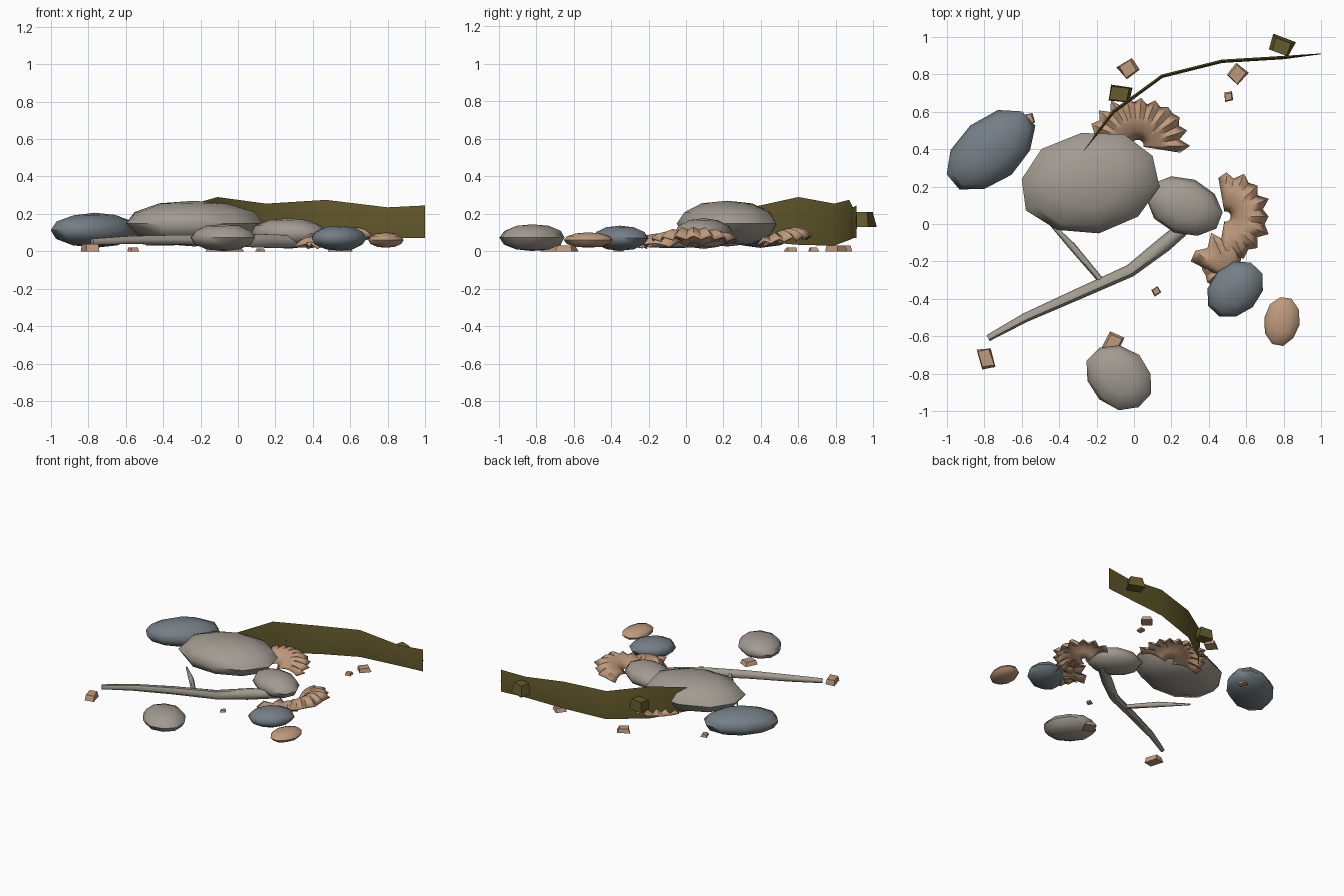
import bpy, bmesh, math, random
from mathutils import Matrix, Vector

random.seed(4)
if "Cube" in bpy.data.objects:
    bpy.data.objects.remove(bpy.data.objects["Cube"])


def material(name, rgb):
    m = bpy.data.materials.new(name)
    m.use_nodes = True
    m.diffuse_color = (*rgb, 1)
    m.node_tree.nodes["Principled BSDF"].inputs["Base Color"].default_value = (*rgb, 1)
    return m


STONE = material("warm grey stone", (0.36, 0.325, 0.285))
SLATE = material("blue grey stone", (0.175, 0.21, 0.235))
SHELL = material("tan shell", (0.52, 0.32, 0.20))
WOOD = material("bleached wood", (0.36, 0.33, 0.28))
WEED = material("olive seaweed", (0.13, 0.105, 0.025))


def select_only(obj):
    bpy.ops.object.select_all(action='DESELECT')
    obj.select_set(True)
    bpy.context.view_layer.objects.active = obj


def finish(name, bm, mat, angle):
    """Turn a bmesh into a shaded, coloured object."""
    bmesh.ops.recalc_face_normals(bm, faces=bm.faces)
    mesh = bpy.data.meshes.new(name)
    bm.to_mesh(mesh)
    bm.free()
    obj = bpy.data.objects.new(name, mesh)
    bpy.context.collection.objects.link(obj)
    mesh.materials.append(mat)
    select_only(obj)
    bpy.ops.object.shade_smooth_by_angle(angle=math.radians(angle))
    return obj


def place(loc, size, turn):
    return (Matrix.Translation(loc) @ Matrix.Rotation(math.radians(turn), 4, 'Z')
            @ Matrix.Diagonal((*size, 1)))


def pebble(name, mat, x, y, z, size, turn):
    bm = bmesh.new()
    bmesh.ops.create_uvsphere(bm, u_segments=10, v_segments=6, radius=1.03)
    for v in bm.verts:
        v.co *= random.uniform(0.98, 1.02)
    bm.transform(place((x, y, z), size, turn))
    finish(name, bm, mat, 60)


def chip(name, mat, x, y, z, size, turn):
    """Small irregular block."""
    bm = bmesh.new()
    bmesh.ops.create_cube(bm, size=1)
    for v in bm.verts:
        shrink = 0.8 if v.co.z > 0 else 1
        v.co.x *= shrink * random.uniform(0.8, 1.1)
        v.co.y *= shrink * random.uniform(0.8, 1.1)
    bm.transform(place((x, y, z), size, turn))
    finish(name, bm, mat, 30)


def branch(name, points):
    """Tapered stick through (x, y, z, radius) points."""
    curve = bpy.data.curves.new(name, 'CURVE')
    curve.dimensions = '3D'
    curve.bevel_depth = 1
    curve.bevel_resolution = 1
    curve.use_fill_caps = True
    line = curve.splines.new('POLY')
    line.points.add(len(points) - 1)
    for p, (x, y, z, r) in zip(line.points, points):
        p.co = (x, y, z, 1)
        p.radius = r
    obj = bpy.data.objects.new(name, curve)
    bpy.context.collection.objects.link(obj)
    curve.materials.append(WOOD)
    select_only(obj)
    bpy.ops.object.convert(target='MESH')
    bpy.ops.object.shade_smooth_by_angle(angle=math.radians(60))


def scallop(name, x, y, heading, spread, radius, height, flutes, rows=5):
    """Broken fan shell: fluted dome with a jagged rim."""
    bm = bmesh.new()
    grid = []
    cols = flutes * 2
    rim = [random.uniform(0.9, 1.0) if c % 2 else random.uniform(0.78, 0.9)
           for c in range(cols + 1)]
    for r in range(rows + 1):
        t = 0.12 + 0.88 * r / rows
        row = []
        for c in range(cols + 1):
            s = c / cols - 0.5
            a = math.radians(heading + spread * s)
            d = radius * t * (1 + (rim[c] - 1) * t)
            z = 0.015 + height * math.sin(math.pi * 0.82 * t) * (1 - 2.2 * s * s)
            z += (0.012 if c % 2 else -0.008) * t
            row.append(bm.verts.new((x + d * math.cos(a), y + d * math.sin(a), max(z, 0.006))))
        grid.append(row)
    for a, b in zip(grid, grid[1:]):
        for c in range(cols):
            bm.faces.new((a[c], a[c + 1], b[c + 1], b[c]))
    obj = finish(name, bm, SHELL, 40)
    solid = obj.modifiers.new("thickness", 'SOLIDIFY')
    solid.thickness = 0.008
    solid.offset = 0


# Pebbles
pebble("large_pebble", STONE, -0.235, 0.22, 0.148, (0.365, 0.265, 0.12), 10)
pebble("middle_pebble", STONE, 0.27, 0.095, 0.095, (0.205, 0.145, 0.08), -22)
pebble("front_pebble", STONE, -0.08, -0.82, 0.073, (0.19, 0.155, 0.07), -42)
pebble("large_slate_pebble", SLATE, -0.765, 0.395, 0.113, (0.27, 0.165, 0.09), 40)
pebble("small_slate_pebble", SLATE, 0.54, -0.35, 0.07, (0.165, 0.13, 0.065), 45)
pebble("tan_pebble", SHELL, 0.79, -0.52, 0.06, (0.13, 0.093, 0.04), 80)

# Driftwood
branch("driftwood", [(-0.78, -0.61, 0.052, 0.018), (-0.58, -0.5, 0.06, 0.025),
                     (-0.3, -0.375, 0.062, 0.03), (-0.02, -0.25, 0.055, 0.034),
                     (0.16, -0.11, 0.055, 0.042), (0.36, 0.06, 0.05, 0.035)])
branch("driftwood_twig", [(-0.17, -0.31, 0.055, 0.016), (-0.33, -0.12, 0.05, 0.02),
                          (-0.49, 0.05, 0.035, 0.006)])

# Seaweed blade standing on edge: x, y, bottom, top
path = [(-0.3, 0.35, 0.055, 0.235), (-0.11, 0.6, 0.035, 0.29), (0.15, 0.79, 0.03, 0.255),
        (0.47, 0.87, 0.06, 0.275), (0.8, 0.89, 0.07, 0.235), (1.0, 0.91, 0.07, 0.245)]
bm = bmesh.new()
rings = []
for i, (x, y, low, high) in enumerate(path):
    before, after = path[max(i - 1, 0)], path[min(i + 1, len(path) - 1)]
    side = Vector((before[1] - after[1], after[0] - before[0], 0)).normalized()
    half = 0.002 if i in (0, len(path) - 1) else 0.009
    mid = Vector((x, y, (low + high) / 2))
    rings.append([bm.verts.new(p) for p in (
        (x, y, low), mid + side * half, (x, y, high), mid - side * half)])
for a, b in zip(rings, rings[1:]):
    for k in range(4):
        n = (k + 1) % 4
        bm.faces.new((a[k], a[n], b[n], b[k]))
bm.faces.new(rings[0])
bm.faces.new(rings[-1])
finish("seaweed_blade", bm, WEED, 60)
chip("seaweed_bladder_inner", WEED, -0.075, 0.695, 0.175, (0.12, 0.09, 0.08), -10)
chip("seaweed_bladder_outer", WEED, 0.79, 0.95, 0.17, (0.12, 0.09, 0.08), -20)

# Broken shells
scallop("back_shell", 0.02, 0.42, 86, 190, 0.28, 0.105, 11)
scallop("side_shell", 0.49, 0.04, 0, 200, 0.25, 0.105, 9)
scallop("shell_fragment", 0.54, -0.32, 115, 75, 0.3, 0.07, 3)
scallop("shell_splinter", 0.5, -0.22, 205, 60, 0.15, 0.03, 2)

# Scattered shell chips: x, y, height, width, depth, turn
chips = [(-0.03, 0.83, 0.03, 0.09, 0.08, 35), (0.55, 0.8, 0.03, 0.08, 0.09, -40),
         (0.505, 0.68, 0.02, 0.045, 0.05, 10), (0.12, -0.36, 0.015, 0.04, 0.04, 30),
         (-0.79, -0.72, 0.04, 0.08, 0.11, 15), (-0.11, -0.64, 0.03, 0.09, 0.1, -25),
         (-0.56, 0.56, 0.02, 0.05, 0.06, 20)]
for i, (x, y, h, w, d, turn) in enumerate(chips):
    chip(f"shell_chip_{i + 1}", SHELL, x, y, h / 2, (w, d, h), turn)
